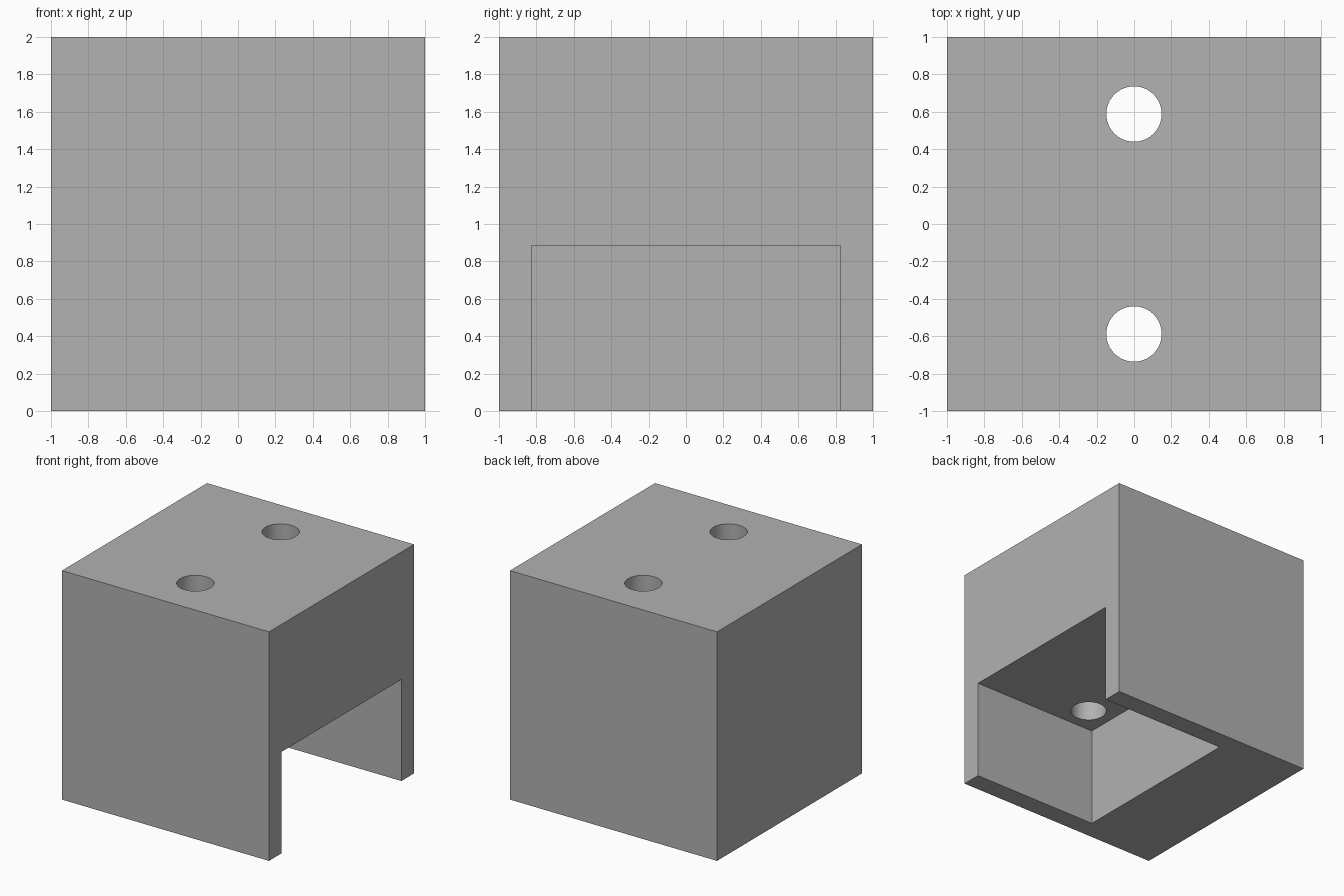
import bpy

cube = bpy.data.objects.get("Cube")
if cube:
    bpy.data.objects.remove(cube, do_unlink=True)

# Single plain grey
grey = bpy.data.materials.new("plain grey")
grey.use_nodes = True
colour = (0.445, 0.445, 0.445, 1)
grey.diffuse_color = colour
grey.node_tree.nodes["Principled BSDF"].inputs["Base Color"].default_value = colour


def box(name, low, high):
    centre = [(a + b) / 2 for a, b in zip(low, high)]
    bpy.ops.mesh.primitive_cube_add(size=1, location=centre)
    obj = bpy.context.object
    obj.name = name
    obj.scale = [b - a for a, b in zip(low, high)]
    bpy.ops.object.transform_apply(location=True, rotation=False, scale=True)
    obj.data.materials.append(grey)
    return obj


def cut(target, cutter):
    mod = target.modifiers.new("cut", "BOOLEAN")
    mod.operation = "DIFFERENCE"
    mod.solver = "EXACT"
    mod.object = cutter
    bpy.context.view_layer.objects.active = target
    bpy.ops.object.modifier_apply(modifier=mod.name)
    bpy.data.objects.remove(cutter, do_unlink=True)


# Block with a pocket open at the left side and the bottom
block = box("block", (-1, -1, 0), (1, 1, 2))
cut(block, box("pocket_cutter", (-0.235, -0.826, -0.2), (1.2, 0.826, 0.886)))

# Two round holes from the top down into the pocket
for y in (-0.588, 0.588):
    bpy.ops.mesh.primitive_cylinder_add(vertices=64, radius=0.148, depth=2, location=(0, y, 1.5))
    hole = bpy.context.object
    hole.name = "hole_cutter"
    hole.data.materials.append(grey)
    cut(block, hole)

# Smooth hole walls, sharp box edges
bpy.ops.object.select_all(action="DESELECT")
block.select_set(True)
bpy.context.view_layer.objects.active = block
bpy.ops.object.shade_smooth_by_angle()
